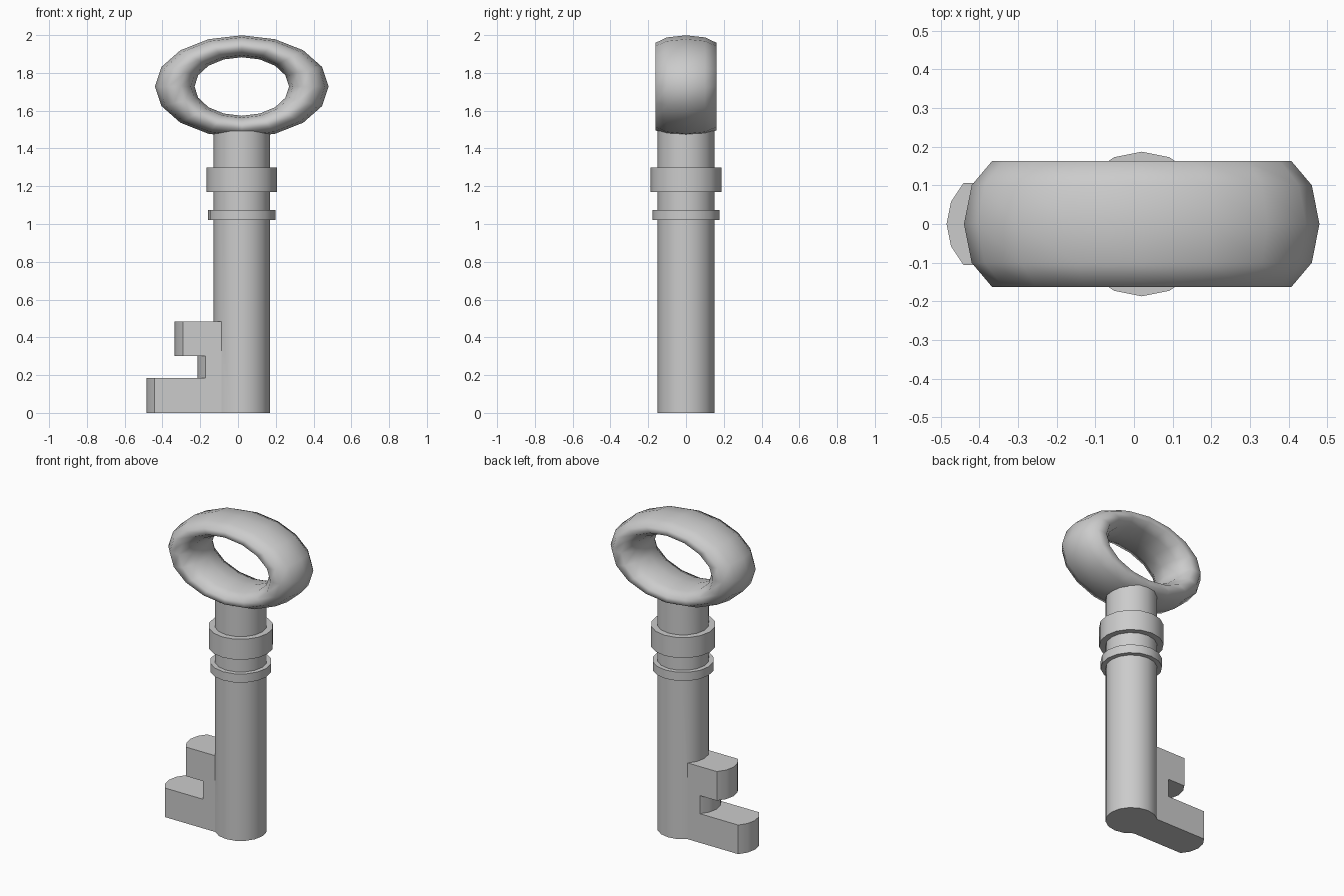
import bpy, bmesh
from math import sin, cos, pi

if "Cube" in bpy.data.objects:
    bpy.data.objects.remove(bpy.data.objects["Cube"])

CX, R = 0.02, 0.15


def make(name, verts, faces):
    mesh = bpy.data.meshes.new(name)
    mesh.from_pydata(verts, [], faces)
    bm = bmesh.new()
    bm.from_mesh(mesh)
    bmesh.ops.recalc_face_normals(bm, faces=bm.faces)
    bm.to_mesh(mesh)
    bm.free()
    obj = bpy.data.objects.new(name, mesh)
    bpy.context.collection.objects.link(obj)
    return obj


def prism(name, outline, z0, z1):
    n = len(outline)
    verts = [(x, y, z) for z in (z0, z1) for x, y in outline]
    faces = [(i, (i + 1) % n, (i + 1) % n + n, i + n) for i in range(n)]
    return make(name, verts, faces + [tuple(range(n)), tuple(range(n, 2 * n))])


def circle(r, n=16):
    return [(CX + r * cos(2 * pi * i / n), r * sin(2 * pi * i / n)) for i in range(n)]


def select(obj):
    bpy.ops.object.select_all(action='DESELECT')
    obj.select_set(True)
    bpy.context.view_layer.objects.active = obj


# Shaft and its two collars
shaft = prism("shaft", circle(R), 0, 1.52)
parts = [shaft,
         prism("wide_collar", circle(0.187), 1.17, 1.30),
         prism("narrow_collar", circle(0.178), 1.02, 1.075)]

# Stepped bit: round-nosed blocks merged into the shaft
for reach, z0, z1 in ((0.485, 0, 0.185), (0.215, 0.185, 0.30), (0.335, 0.30, 0.485)):
    nose = [(R - reach + R * cos(a), R * sin(a))
            for a in (pi * (0.75 + i / 8) for i in range(5))]
    outline = nose + [(CX, nose[-1][1]), (CX, nose[0][1])]
    tooth = prism("bit_tooth", outline, z0, z1)
    select(shaft)
    mod = shaft.modifiers.new("join_tooth", 'BOOLEAN')
    mod.operation, mod.solver, mod.object = 'UNION', 'EXACT', tooth
    bpy.ops.object.modifier_apply(modifier=mod.name)
    bpy.data.objects.remove(tooth, do_unlink=True)

# Oval bow handle: squashed torus, 16 x 10 sides
N, M = 16, 10
verts = []
for i in range(N):
    a = 2 * pi * i / N
    for j in range(M):
        b = 2 * pi * j / M
        verts.append((CX + (0.355 + 0.105 * cos(b)) * cos(a),
                      0.171 * sin(b),
                      1.728 + (0.213 + 0.058 * cos(b)) * sin(a)))
faces = [(i * M + j, (i + 1) % N * M + j, (i + 1) % N * M + (j + 1) % M, i * M + (j + 1) % M)
         for i in range(N) for j in range(M)]
bow = make("bow_ring", verts, faces)

# Shading
for obj in parts:
    select(obj)
    bpy.ops.object.shade_smooth_by_angle(angle=pi / 6)
select(bow)
bpy.ops.object.shade_smooth()
